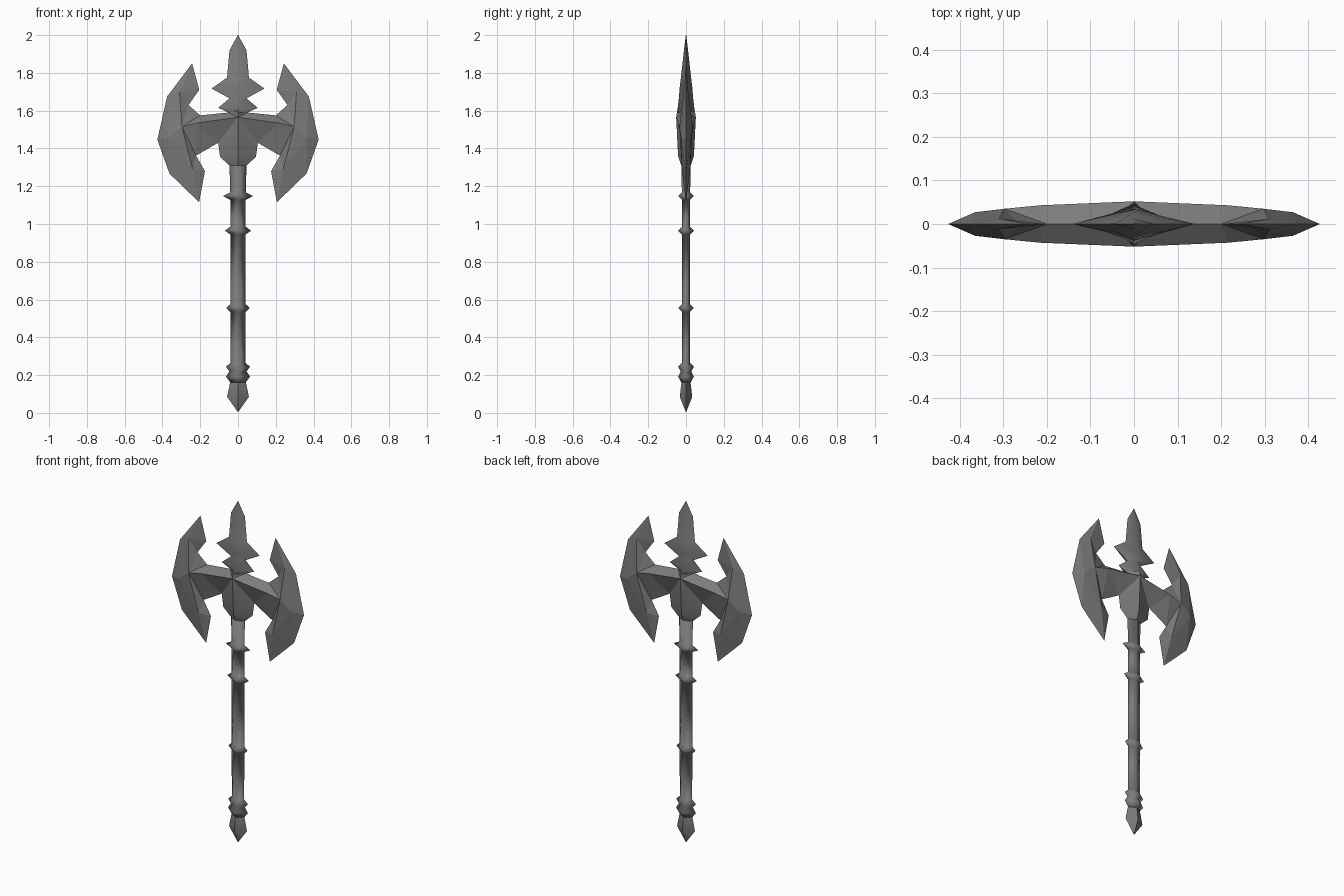
import bpy
import bmesh
from math import radians

if "Cube" in bpy.data.objects:
    bpy.data.objects.remove(bpy.data.objects["Cube"])

steel = bpy.data.materials.new("dark_grey_steel")
steel.use_nodes = True
grey = (0.2, 0.2, 0.2, 1)
steel.diffuse_color = grey
steel.node_tree.nodes["Principled BSDF"].inputs["Base Color"].default_value = grey


def finish(name, bm, angle=None):
    """Turn the bmesh into a shaded object."""
    bmesh.ops.remove_doubles(bm, verts=bm.verts, dist=0.0005)
    bmesh.ops.holes_fill(bm, edges=bm.edges, sides=8)
    bmesh.ops.recalc_face_normals(bm, faces=bm.faces)
    mesh = bpy.data.meshes.new(name)
    bm.to_mesh(mesh)
    bm.free()
    mesh.materials.append(steel)
    obj = bpy.data.objects.new(name, mesh)
    bpy.context.collection.objects.link(obj)
    bpy.ops.object.select_all(action="DESELECT")
    obj.select_set(True)
    bpy.context.view_layer.objects.active = obj
    if angle is None:
        bpy.ops.object.shade_smooth()
    else:
        bpy.ops.object.shade_smooth_by_angle(angle=radians(angle))
    return obj


def diamond_loft(name, profile, angle=None):
    """Loft diamond sections given as (height, half width, half depth)."""
    bm = bmesh.new()
    loops = [[bm.verts.new((sx * w, sy * d, z))
              for sx, sy in ((1, 0), (0, 1), (-1, 0), (0, -1))]
             for z, w, d in profile]
    for low, high in zip(loops, loops[1:]):
        for i in range(4):
            j = (i + 1) % 4
            bm.faces.new((low[i], low[j], high[j], high[i]))
    return finish(name, bm, angle)


# Pointed pommel
diamond_loft("pommel", [(0.005, 0.001, 0.001), (0.085, 0.058, 0.033),
                        (0.16, 0.042, 0.024)], 30)

# Shaft with its collars
shaft = [(0.16, 0.04, 0.024), (0.192, 0.064, 0.042), (0.22, 0.045, 0.028),
         (0.244, 0.064, 0.042), (0.265, 0.04, 0.022)]
for z, w in ((0.555, 0.062), (0.965, 0.07), (1.148, 0.08)):
    shaft += [(z - 0.02, 0.041, 0.022), (z, w, 0.042), (z + 0.02, 0.041, 0.022)]
shaft.append((1.34, 0.046, 0.025))
diamond_loft("shaft", shaft)

# Top spike with two pairs of side barbs
diamond_loft("top_spike", [
    (1.56, 0.05, 0.045), (1.59, 0.05, 0.047), (1.615, 0.105, 0.044),
    (1.665, 0.045, 0.038), (1.717, 0.14, 0.034), (1.775, 0.058, 0.027),
    (1.92, 0.045, 0.011), (2.0, 0.001, 0.001)], 60)

# Double blade: one quarter, mirrored both ways
points = {
    # centre ridge
    "C": (0, .047, 1.6), "G": (0, .052, 1.565), "H": (0, .042, 1.36), "I": (0, .025, 1.31),
    # sharp outline
    "T": (.05, 0, 1.59), "U": (.2, 0, 1.575), "N": (.262, 0, 1.63),
    "P": (.205, 0, 1.71), "Q": (.243, 0, 1.85), "R": (.375, 0, 1.675),
    "S": (.427, 0, 1.447), "V": (.363, 0, 1.267), "W": (.206, 0, 1.115),
    "X": (.175, 0, 1.28), "Y": (.222, 0, 1.362), "L": (.105, 0, 1.43),
    "M": (.095, 0, 1.355), "K": (.045, 0, 1.31),
    # raised facets
    "B": (.215, .043, 1.535), "A": (.297, .035, 1.515), "D": (.31, .012, 1.7),
    "E": (.365, .027, 1.46), "F": (.24, .022, 1.29),
}
faces = ("CGT TGBU GHML GLB HIKM UBA UAN NAD NDP PDQ QDR DAE DER RES SEV "
         "VEF VFW WFX XFY YFA FEA YAB YBL").split()
bm = bmesh.new()
for sx in (1, -1):
    for sy in (1, -1):
        verts = {k: bm.verts.new((x * sx, y * sy, z)) for k, (x, y, z) in points.items()}
        for face in faces:
            bm.faces.new([verts[k] for k in face])
blade = finish("double_blade", bm, 20)
# Keep the outer blade facets crisp
for poly in blade.data.polygons:
    poly.use_smooth = abs(poly.center.x) < 0.16
